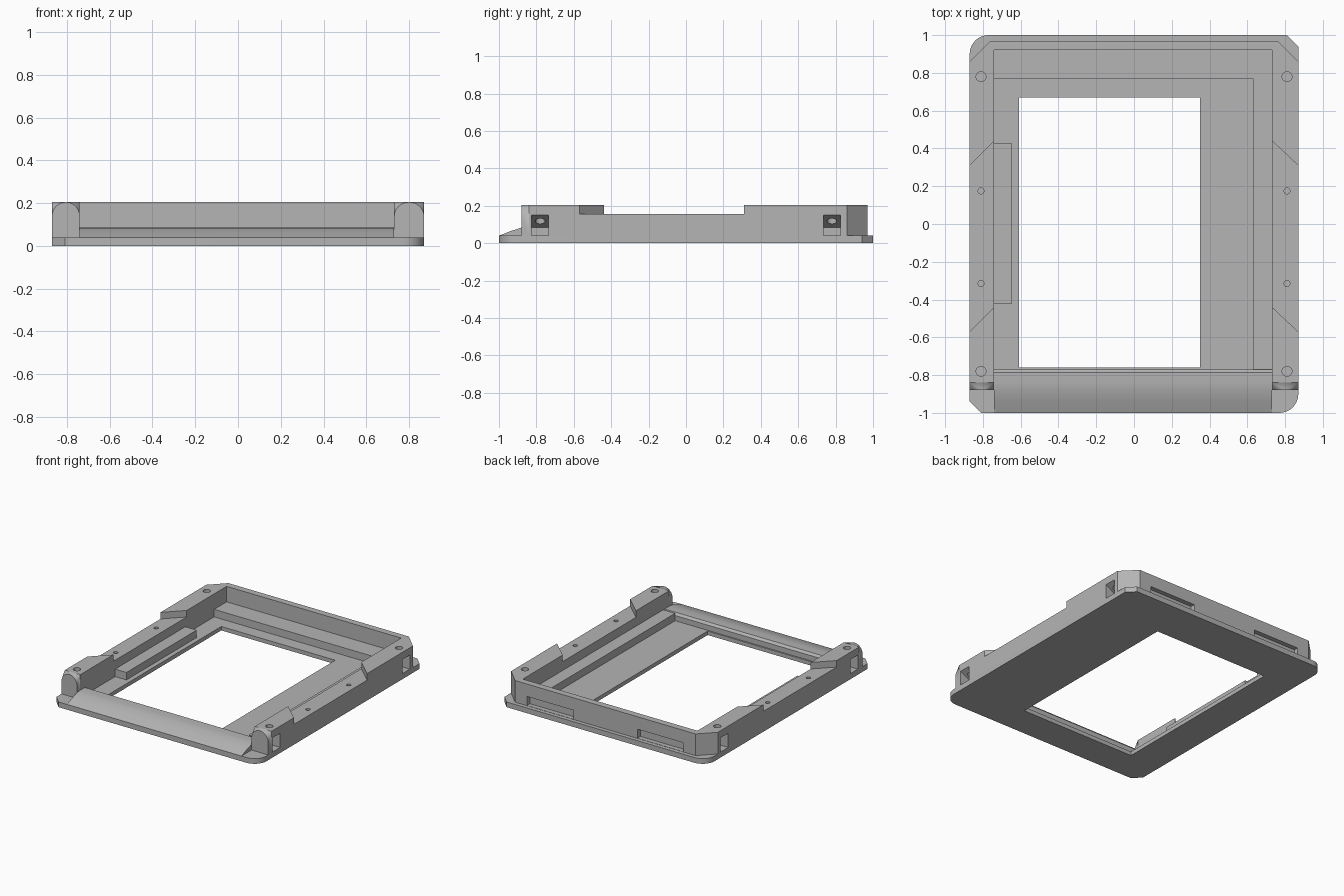
import bpy, bmesh, math
from mathutils import Vector

old = bpy.data.objects.get("Cube")
if old:
    bpy.data.objects.remove(old)

grey = bpy.data.materials.new("plain grey")
grey.use_nodes = True
COLOUR = (0.46, 0.46, 0.46, 1)
grey.diffuse_color = COLOUR
grey.node_tree.nodes["Principled BSDF"].inputs["Base Color"].default_value = COLOUR

FLOOR, DECK, LEDGE, RAIL, TOP = 0.03, 0.04, 0.087, 0.155, 0.205
W = 0.87                 # half width
IL, IR = -0.74, 0.73     # inner faces of the side rails


def finish(bm, name):
    bmesh.ops.recalc_face_normals(bm, faces=bm.faces)
    mesh = bpy.data.meshes.new(name)
    bm.to_mesh(mesh)
    bm.free()
    mesh.materials.append(grey)
    ob = bpy.data.objects.new(name, mesh)
    bpy.context.scene.collection.objects.link(ob)
    return ob


def extrude(name, points, offset):
    """Closed 3D outline swept along an offset."""
    bm = bmesh.new()
    face = bm.faces.new([bm.verts.new(p) for p in points])
    new = bmesh.ops.extrude_face_region(bm, geom=[face])["geom"]
    bmesh.ops.translate(bm, vec=offset, verts=[v for v in new if isinstance(v, bmesh.types.BMVert)])
    return finish(bm, name)


def slab(name, outline, z0, z1):
    return extrude(name, [(x, y, z0) for x, y in outline], (0, 0, z1 - z0))


def box(name, x0, x1, y0, y1, z0, z1):
    return slab(name, [(x0, y0), (x1, y0), (x1, y1), (x0, y1)], z0, z1)


def drill(x, y, r, z0):
    ring = [(x + r * math.cos(a * math.tau / 24), y + r * math.sin(a * math.tau / 24)) for a in range(24)]
    return slab("drill_cutter", ring, z0, 0.3)


def cut(ob, cutters):
    """Subtract the cutters one by one, then bake and remove them."""
    for c in cutters:
        c.hide_render = True
        m = ob.modifiers.new("cut", "BOOLEAN")
        m.operation, m.solver, m.object = "DIFFERENCE", "EXACT", c
    bpy.context.view_layer.update()
    graph = bpy.context.evaluated_depsgraph_get()
    mesh = bpy.data.meshes.new_from_object(ob.evaluated_get(graph))
    ob.modifiers.clear()
    ob.data = mesh
    for c in cutters:
        bpy.data.objects.remove(c)


def smooth(ob):
    bpy.ops.object.select_all(action="DESELECT")
    ob.select_set(True)
    bpy.context.view_layer.objects.active = ob
    bpy.ops.object.shade_smooth_by_angle(angle=math.radians(25))


# Base plate: two opposite corners rounded, two chamfered
def round_corner(cx, cy, start, r=0.1, n=10):
    return [(cx + r * math.cos(math.radians(start + 90 * i / n)),
             cy + r * math.sin(math.radians(start + 90 * i / n))) for i in range(n + 1)]


outline = ([(W, 0.94), (W - 0.06, 1)] + round_corner(-W + 0.1, 0.9, 90)
           + [(-W, -0.94), (-W + 0.06, -1)] + round_corner(W - 0.1, -0.9, 270))
base = slab("base_plate", outline, 0, DECK)
cut(base, [box("window_cutter", -0.61, 0.35, -0.76, 0.67, -0.1, 0.1),
           box("recess_cutter", IL, IR, -0.77, 0.92, FLOOR, 0.1)])
smooth(base)

# Raised frame, open at the front
frame = slab("raised_frame", [(-W, -0.84), (IL, -0.84), (IL, 0.92), (IR, 0.92), (IR, -0.84),
                              (W, -0.84), (W, 0.86), (W - 0.11, 0.97), (-W + 0.11, 0.97), (-W, 0.86)],
             DECK, TOP)
cutters = []
for s, inner in ((-1, IL), (1, IR)):
    # Lowered middle of each rail, with slanted ends
    i, o = inner - s * 0.01, s * (W + 0.01)
    cutters.append(slab("rail_cutter", [(i, -0.43), (o, -0.58), (o, 0.3), (i, 0.45)], RAIL, 0.3))
    for y in (-0.78, 0.78):
        # Side pocket with a sloping ceiling, and its screw hole
        profile = [(W + 0.02, DECK + 0.002), (W - 0.12, DECK + 0.002), (W - 0.12, 0.085),
                   (W, 0.15), (W + 0.02, 0.15)]
        cutters.append(extrude("pocket_cutter", [(s * x, y - 0.045, z) for x, z in profile], (0, 0.09, 0)))
        cutters.append(drill(s * 0.81, y, 0.026, 0.08))
    for y in (-0.315, 0.175):
        cutters.append(drill(s * 0.81, y, 0.016, 0.06))
    # Long slot in the back wall
    a, b = sorted((s * 0.27, s * 0.66))
    cutters.append(box("slot_cutter", a, b, 0.935, 1.1, DECK + 0.002, 0.11))
cut(frame, cutters)
smooth(frame)

# Arched tips at the front ends of the rails
for name, x0, x1 in (("right_post_tip", -W, IL), ("left_post_tip", IR, W)):
    mid, half = (x0 + x1) / 2, (x1 - x0) / 2
    pts = [(x, y, DECK) for x in (x0, x1) for y in (-0.88, -0.84)]
    pts += [(x, -0.84, TOP) for x in (x0, x1)]
    pts += [(mid + half * math.cos(math.pi * k / 12), -0.88,
             TOP - 0.068 + 0.068 * math.sin(math.pi * k / 12)) for k in range(13)]
    bm = bmesh.new()
    for p in pts:
        bm.verts.new(Vector(p))
    bmesh.ops.convex_hull(bm, input=bm.verts)
    smooth(finish(bm, name))

# Sloping front sill
sill = [(-1, DECK), (-0.94, 0.064), (-0.88, 0.083), (-0.84, LEDGE), (-0.785, LEDGE),
        (-0.77, 0.07), (-0.77, FLOOR), (-0.99, FLOOR)]
smooth(extrude("front_sill", [(IL, y, z) for y, z in sill], (IR - IL, 0, 0)))

# Stepped ledge along the back and left inside walls
slab("inner_ledge", [(IL, 0.77), (0.63, 0.77), (0.63, -0.77), (IR, -0.77), (IR, 0.92), (IL, 0.92)],
     FLOOR, LEDGE)

# Support bar along the right inside wall
box("support_bar", IL, -0.645, -0.42, 0.425, FLOOR, LEDGE)
